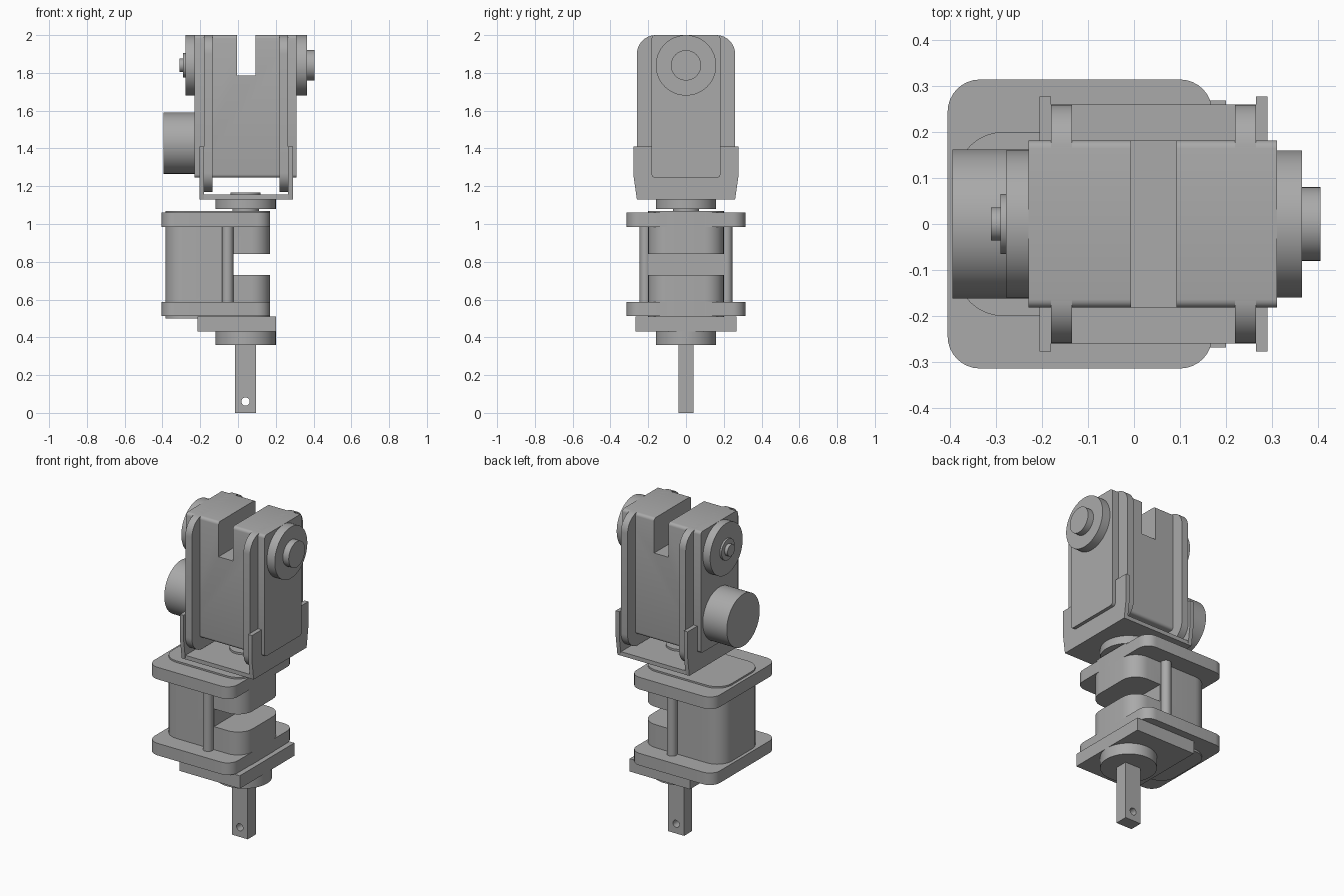
import bpy, bmesh, math
from mathutils import Vector

if "Cube" in bpy.data.objects:
    bpy.data.objects.remove(bpy.data.objects["Cube"])

grey = bpy.data.materials.new("machined grey")
grey.use_nodes = True
COLOUR = (0.4, 0.4, 0.4, 1)
grey.diffuse_color = COLOUR
grey.node_tree.nodes["Principled BSDF"].inputs["Base Color"].default_value = COLOUR

# (u, v, extrusion) to world for each extrusion axis
AXES = {
    "x": lambda u, v, w: Vector((w, u, v)),
    "y": lambda u, v, w: Vector((u, w, v)),
    "z": lambda u, v, w: Vector((u, v, w)),
}


def prism(name, outline, axis, lo, hi):
    """Extrude a 2D outline along an axis."""
    bm = bmesh.new()
    ends = [[bm.verts.new(AXES[axis](u, v, w)) for u, v in outline] for w in (lo, hi)]
    bm.faces.new(ends[0])
    bm.faces.new(ends[1])
    n = len(outline)
    for i in range(n):
        j = (i + 1) % n
        bm.faces.new((ends[0][i], ends[0][j], ends[1][j], ends[1][i]))
    bmesh.ops.recalc_face_normals(bm, faces=bm.faces)
    mesh = bpy.data.meshes.new(name)
    bm.to_mesh(mesh)
    bm.free()
    mesh.materials.append(grey)
    obj = bpy.data.objects.new(name, mesh)
    bpy.context.collection.objects.link(obj)
    return obj


def rounded(u0, u1, v0, v1, r=0.0, steps=8):
    """Rectangle outline with rounded corners."""
    if r == 0:
        return [(u0, v0), (u1, v0), (u1, v1), (u0, v1)]
    corners = [(u1 - r, v1 - r), (u0 + r, v1 - r), (u0 + r, v0 + r), (u1 - r, v0 + r)]
    points = []
    for k, (cu, cv) in enumerate(corners):
        for s in range(steps + 1):
            a = math.pi / 2 * (k + s / steps)
            points.append((cu + r * math.cos(a), cv + r * math.sin(a)))
    return points


def circle(u, v, r, n=64):
    return [(u + r * math.cos(math.tau * i / n), v + r * math.sin(math.tau * i / n))
            for i in range(n)]


def cut(obj, cutter):
    """Subtract the cutter and discard it."""
    mod = obj.modifiers.new("cut", "BOOLEAN")
    mod.operation = "DIFFERENCE"
    mod.solver = "EXACT"
    mod.object = cutter
    bpy.context.view_layer.objects.active = obj
    bpy.ops.object.modifier_apply(modifier=mod.name)
    bpy.data.objects.remove(cutter)


AX = 0.04        # x of the vertical swivel axis
PIVOT = 1.84     # height of the cross pivot

# Drive shaft with cross hole
shaft = prism("drive_shaft", rounded(AX - 0.055, AX + 0.055, -0.04, 0.04), "z", 0, 0.37)
cut(shaft, prism("hole_cutter", circle(AX, 0.06, 0.022, 32), "y", -0.1, 0.1))

# Lower bearing and mounting plate
prism("lower_bearing", circle(AX, 0, 0.16), "z", 0.36, 0.43)
prism("mounting_plate", rounded(-0.215, 0.2, -0.268, 0.268), "z", 0.43, 0.51)

# Middle housing: core with side gap, flanges and tie rods
core = prism("housing_core", rounded(-0.385, 0.17, -0.2, 0.2, 0.1), "z", 0.5, 1.07)
cut(core, prism("gap_cutter", rounded(-0.025, 0.4, -0.4, 0.4), "z", 0.73, 0.84))
for name, z in (("lower_flange", 0.512), ("upper_flange", 0.985)):
    prism(name, rounded(-0.405, 0.17, -0.314, 0.314, 0.07), "z", z, z + 0.075)
for name, y in (("front_tie_rod", -0.215), ("back_tie_rod", 0.215)):
    prism(name, circle(-0.055, y, 0.03, 32), "z", 0.58, 0.99)

# Swivel joint
prism("swivel_neck", circle(AX, 0, 0.07), "z", 1.06, 1.09)
prism("swivel_disc", circle(AX, 0, 0.16), "z", 1.08, 1.13)
prism("swivel_cap", circle(AX, 0, 0.08), "z", 1.15, 1.167)

# Bracket: floor with two tapered walls
prism("bracket_floor", rounded(-0.2, 0.285, -0.26, 0.26), "z", 1.13, 1.155)
wall = [(-0.26, 1.13), (0.26, 1.13), (0.277, 1.25), (0.277, 1.41), (-0.277, 1.41), (-0.277, 1.25)]
for name, x in (("right_bracket_wall", -0.205), ("left_bracket_wall", 0.265)):
    prism(name, wall, "x", x, x + 0.025)

# Head block with top slot
head = prism("head_block", rounded(-0.182, 0.182, 1.245, 2.0, 0.018, 4), "x", -0.229, 0.311)
cut(head, prism("slot_cutter", rounded(-0.006, 0.092, 1.785, 2.2), "y", -0.4, 0.4))

# Rounded straps around the head
for name, x in (("right_strap", -0.18), ("left_strap", 0.22)):
    prism(name, rounded(-0.26, 0.26, 1.17, 2.0, 0.1, 10), "x", x, x + 0.045)

# Pivot discs and pins
for name, r, x0, x1 in (
    ("left_pivot_disc", 0.16, 0.3, 0.365),
    ("left_pivot_pin", 0.08, 0.36, 0.405),
    ("right_pivot_disc", 0.16, -0.278, -0.22),
    ("right_pivot_washer", 0.065, -0.29, -0.27),
    ("right_pivot_pin", 0.036, -0.311, -0.28),
):
    prism(name, circle(0, PIVOT, r), "x", x0, x1)

# Side motor
prism("side_motor", circle(0, 1.428, 0.162), "x", -0.394, -0.22)

# Smooth the round surfaces, keep edges crisp
bpy.ops.object.select_all(action="DESELECT")
for obj in bpy.context.scene.objects:
    if obj.type == "MESH":
        obj.select_set(True)
        bpy.context.view_layer.objects.active = obj
bpy.ops.object.shade_smooth_by_angle(angle=math.radians(30))
bpy.ops.object.select_all(action="DESELECT")
